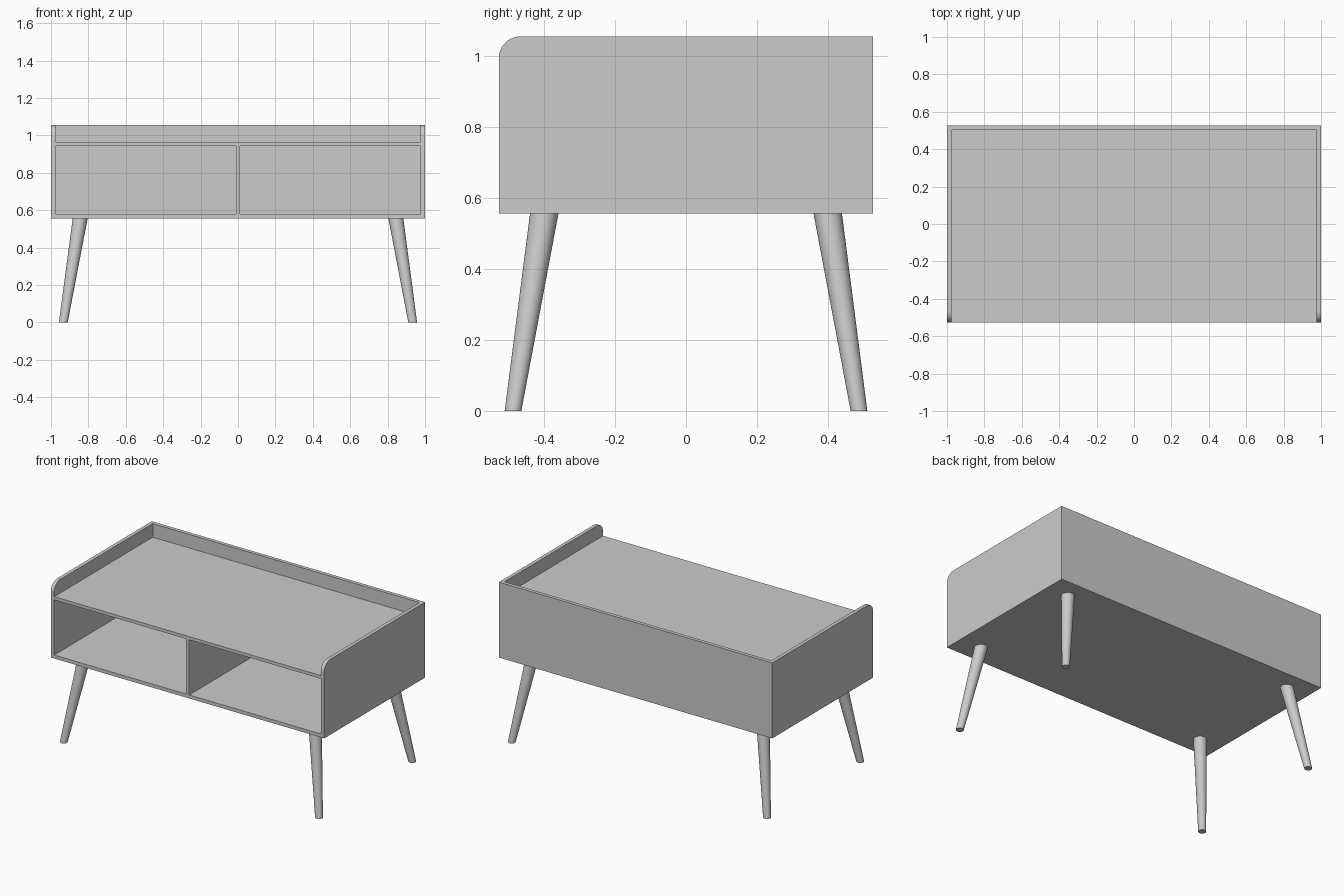
import bpy, bmesh, math
from mathutils import Vector

if "Cube" in bpy.data.objects:
    bpy.data.objects.remove(bpy.data.objects["Cube"])

W, D = 1.0, 0.527            # half width, half depth
Z0, Z1 = 0.556, 1.055        # body bottom and top
T, R = 0.024, 0.062          # panel thickness, corner radius


def make_object(name, bm):
    bmesh.ops.recalc_face_normals(bm, faces=bm.faces)
    mesh = bpy.data.meshes.new(name)
    bm.to_mesh(mesh)
    bm.free()
    obj = bpy.data.objects.new(name, mesh)
    bpy.context.collection.objects.link(obj)
    return obj


def smooth(obj):
    bpy.ops.object.select_all(action='DESELECT')
    obj.select_set(True)
    bpy.context.view_layer.objects.active = obj
    bpy.ops.object.shade_smooth_by_angle(angle=math.radians(30))


def box(name, lo, hi):
    bm = bmesh.new()
    bmesh.ops.create_cube(bm, size=1)
    for v in bm.verts:
        v.co = Vector([lo[i] if v.co[i] < 0 else hi[i] for i in range(3)])
    return make_object(name, bm)


# Cabinet: side profile with a rounded front corner, extruded across the width
profile = [(D, Z1), (D, Z0), (-D, Z0)]
for i in range(13):
    a = math.pi - i * math.pi / 24
    profile.append((-D + R + R * math.cos(a), Z1 - R + R * math.sin(a)))
bm = bmesh.new()
face = bm.faces.new([bm.verts.new((-W, y, z)) for y, z in profile])
ext = bmesh.ops.extrude_face_region(bm, geom=[face])
bmesh.ops.translate(bm, vec=(2 * W, 0, 0),
                    verts=[g for g in ext['geom'] if isinstance(g, bmesh.types.BMVert)])
cabinet = make_object("cabinet", bm)

# Hollows: tray recess on top, two open compartments at the front
front, back = -D - 0.2, D - T
cutters = [
    box("tray_cutter", (-W + T, front, 0.965), (W - T, back, Z1 + 0.2)),
    box("left_cutter", (-W + T, front, 0.579), (-T / 2, back, 0.944)),
    box("right_cutter", (T / 2, front, 0.579), (W - T, back, 0.944)),
]
bpy.context.view_layer.objects.active = cabinet
for cutter in cutters:
    mod = cabinet.modifiers.new(cutter.name, 'BOOLEAN')
    mod.operation, mod.solver, mod.object = 'DIFFERENCE', 'EXACT', cutter
    bpy.ops.object.modifier_apply(modifier=mod.name)
    bpy.data.objects.remove(cutter)
smooth(cabinet)


# Splayed tapered legs with level ends
def leg(name, sx, sy, sides=32):
    bm = bmesh.new()
    rings = []
    for x, y, z, r in ((0.934, 0.487, 0, 0.0235), (0.844, 0.399, Z0, 0.040)):
        rings.append([bm.verts.new((sx * x + r * math.cos(k * math.tau / sides),
                                    sy * y + r * math.sin(k * math.tau / sides), z))
                      for k in range(sides)])
    for k in range(sides):
        n = (k + 1) % sides
        bm.faces.new((rings[0][k], rings[0][n], rings[1][n], rings[1][k]))
    for ring in rings:
        bm.faces.new(ring)
    smooth(make_object(name, bm))


for sx, side in ((-1, "left"), (1, "right")):
    for sy, end in ((-1, "front"), (1, "back")):
        leg(f"{end}_{side}_leg", sx, sy)
